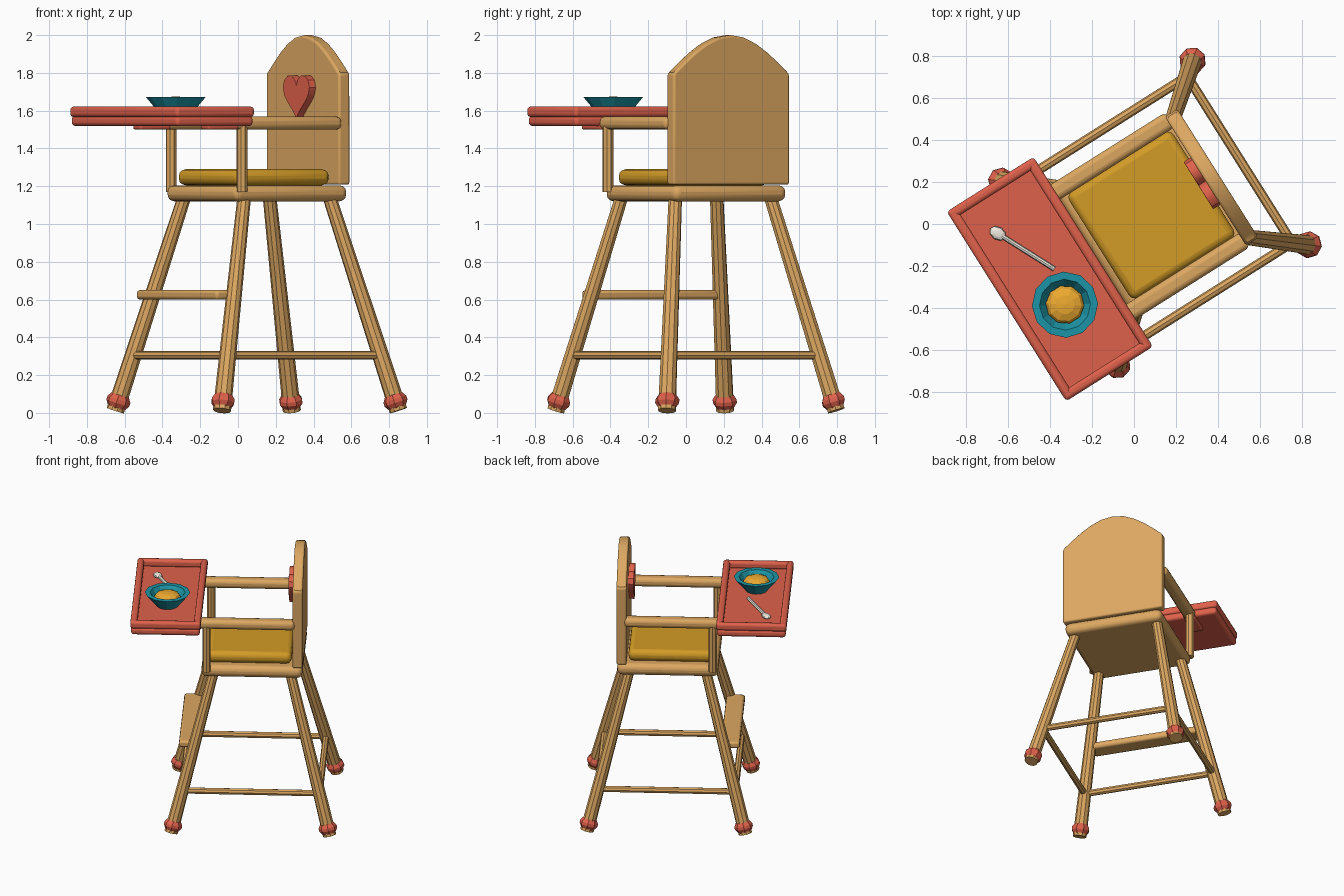
import bpy, bmesh
from math import sin, cos, pi, radians
from mathutils import Matrix, Vector

if "Cube" in bpy.data.objects:
    bpy.data.objects.remove(bpy.data.objects["Cube"])

# The chair is modelled facing -y, then turned and placed as a whole
PLACE = Matrix.Translation((0.10, 0.053, 0)) @ Matrix.Rotation(radians(-57.8), 4, 'Z')


def material(name, rgb):
    m = bpy.data.materials.new(name)
    m.diffuse_color = (*rgb, 1)
    m.use_nodes = True
    m.node_tree.nodes["Principled BSDF"].inputs["Base Color"].default_value = m.diffuse_color
    return m


WOOD = material("wood", (0.72, 0.39, 0.12))
RED = material("red_paint", (0.74, 0.12, 0.07))
YELLOW = material("cushion_yellow", (0.65, 0.33, 0.02))
TEAL = material("teal", (0.012, 0.30, 0.38))
ORANGE = material("food_orange", (0.85, 0.40, 0.03))
CREAM = material("cream", (0.88, 0.84, 0.76))


def finish(name, bm, mat, bevel=0, segments=3, smooth=None):
    bmesh.ops.recalc_face_normals(bm, faces=bm.faces)
    me = bpy.data.meshes.new(name)
    bm.to_mesh(me)
    bm.free()
    me.materials.append(mat)
    ob = bpy.data.objects.new(name, me)
    bpy.context.collection.objects.link(ob)
    ob.matrix_world = PLACE
    if bevel:
        mod = ob.modifiers.new("rounded", 'BEVEL')
        mod.width, mod.segments = bevel, segments
        mod.limit_method, mod.angle_limit = 'ANGLE', radians(40)
    if smooth:
        bpy.context.view_layer.objects.active = ob
        bpy.ops.object.select_all(action='DESELECT')
        ob.select_set(True)
        bpy.ops.object.shade_smooth_by_angle(angle=radians(smooth))
    return ob


def box(name, lo, hi, mat, bevel, segments=3):
    bm = bmesh.new()
    lo, hi = Vector(lo), Vector(hi)
    bmesh.ops.create_cube(bm, size=1, matrix=Matrix.Translation((lo + hi) / 2)
                          @ Matrix.Diagonal((*(hi - lo), 1)))
    return finish(name, bm, mat, bevel, segments, 35)


def rod(name, a, b, r1, r2, mat, sides=8):
    a, b = Vector(a), Vector(b)
    turn = (b - a).to_track_quat('Z', 'Y').to_matrix().to_4x4()
    bm = bmesh.new()
    bmesh.ops.create_cone(bm, cap_ends=True, segments=sides, radius1=r1, radius2=r2,
                          depth=(b - a).length, matrix=Matrix.Translation((a + b) / 2) @ turn)
    return finish(name, bm, mat)


def lathe(name, centre, profile, sides, mat, turn=Matrix()):
    bm = bmesh.new()
    vs = [bm.verts.new((r, 0, z)) for r, z in profile]
    es = [bm.edges.new(p) for p in zip(vs, vs[1:])]
    bmesh.ops.spin(bm, geom=vs + es, cent=(0, 0, 0), axis=(0, 0, 1), angle=2 * pi,
                   steps=sides, use_merge=True)
    bmesh.ops.remove_doubles(bm, verts=bm.verts, dist=1e-4)
    bm.transform(Matrix.Translation(centre) @ turn)
    return finish(name, bm, mat)


def panel(name, outline, y0, y1, mat, bevel):
    """Extrude an x-z outline from y0 to y1."""
    bm = bmesh.new()
    f = bm.faces.new([bm.verts.new((x, y0, z)) for x, z in outline])
    ext = bmesh.ops.extrude_face_region(bm, geom=[f])
    bmesh.ops.translate(bm, vec=(0, y1 - y0, 0),
                        verts=[v for v in ext['geom'] if isinstance(v, bmesh.types.BMVert)])
    return finish(name, bm, mat, bevel, 3, 35)


def blob(name, centre, size, mat, u=10, v=6, spin=0):
    bm = bmesh.new()
    bmesh.ops.create_uvsphere(bm, u_segments=u, v_segments=v, radius=1,
                              matrix=Matrix.Translation(centre) @ Matrix.Rotation(spin, 4, 'Z')
                              @ Matrix.Diagonal((*size, 1)))
    return finish(name, bm, mat)


def leg_point(sx, sy, z):
    t = (z - 0.06) / 1.07
    return Vector((sx * (0.52 - 0.22 * t), sy * (0.54 - 0.27 * t), z))


# Seat and cushion
box("seat", (-0.352, -0.352, 1.12), (0.352, 0.352, 1.205), WOOD, 0.035)
box("cushion", (-0.30, -0.315, 1.205), (0.30, 0.275, 1.29), YELLOW, 0.035)

# Arched backrest
N = 14
arch = [(0.363 * cos(pi * i / N), 0) for i in range(N + 1)]
arch = [(x, 1.795 + 0.205 * cos(pi / 2 * x / 0.363)) for x, _ in arch]
panel("backrest", arch + [(-0.363, 1.208), (0.363, 1.208)], 0.285, 0.355, WOOD, 0.032)

# Heart ornament
heart = []
for i in range(24):
    t = 2 * pi * i / 24
    heart.append((0.0083 * 16 * sin(t) ** 3,
                  1.69 + 0.0083 * (13 * cos(t) - 5 * cos(2 * t) - 2 * cos(3 * t) - cos(4 * t))))
panel("heart", heart, 0.245, 0.30, RED, 0.012)

# Legs with foot rings
for sy, row in ((-1, "front"), (1, "back")):
    for sx, side in ((-1, "left"), (1, "right")):
        rod(f"{row}_leg_{side}", leg_point(sx, sy, 0.012), leg_point(sx, sy, 1.15),
            0.048, 0.036, WOOD, 10)
        axis = leg_point(sx, sy, 1) - leg_point(sx, sy, 0)
        lathe(f"{row}_foot_{side}", leg_point(sx, sy, 0.062),
              [(0.03, 0.037), (0.048, 0.035), (0.064, 0.01), (0.064, -0.01),
               (0.046, -0.038), (0.03, -0.038)],
              8, RED, axis.to_track_quat('Z', 'Y').to_matrix().to_4x4())

# Ring of stretchers and the footrest board
ring = [(-1, -1), (1, -1), (1, 1), (-1, 1)]
for i, name in enumerate(("front", "right", "back", "left")):
    rod(f"{name}_stretcher", leg_point(*ring[i], 0.305), leg_point(*ring[(i + 1) % 4], 0.305),
        0.023, 0.023, WOOD, 8)
box("footrest", (-0.40, -0.505, 0.60), (0.40, -0.375, 0.65), WOOD, 0.015, 2)

# Armrests, posts and tray brackets
for s, side in ((-1, "left"), (1, "right")):
    x = s * 0.338
    box(f"armrest_{side}", (x - 0.042, -0.37, 1.50), (x + 0.042, 0.30, 1.568), WOOD, 0.026)
    rod(f"armrest_post_{side}", (s * 0.352, -0.315, 1.17), (s * 0.352, -0.315, 1.52),
        0.029, 0.029, WOOD, 8)
    box(f"tray_bracket_{side}", (x - 0.04, -0.54, 1.50), (x + 0.04, -0.35, 1.535), RED, 0.01, 2)

# Tray: base slab and raised rim
X, Y0, Y1 = 0.535, -0.838, -0.348
box("tray_base", (-X + 0.005, Y0 + 0.005, 1.518), (X - 0.005, Y1 - 0.005, 1.573), RED, 0.02)
W = 0.048
for name, lo, hi in (("front", (-X, Y0), (X, Y0 + W)), ("back", (-X, Y1 - W), (X, Y1)),
                     ("left", (-X, Y0), (-X + W, Y1)), ("right", (X - W, Y0), (X, Y1))):
    box(f"tray_rim_{name}", (*lo, 1.566), (*hi, 1.622), RED, 0.018)

# Bowl, food and spoon
bowl = (0.142, -0.597, 0)
lathe("bowl", bowl, [(0, 1.572), (0.075, 1.572), (0.158, 1.672), (0.122, 1.672),
                     (0.085, 1.62), (0, 1.62)], 12, TEAL)
blob("food", (bowl[0], bowl[1], 1.64), (0.092, 0.092, 0.036), ORANGE)
head, tail = Vector((-0.317, -0.687, 1.587)), Vector((-0.029, -0.549, 1.587))
rod("spoon_handle", head, tail, 0.012, 0.012, CREAM, 8)
blob("spoon_head", head, (0.043, 0.032, 0.015), CREAM, 8, 6, (tail - head).to_2d().angle_signed(Vector((1, 0))))
